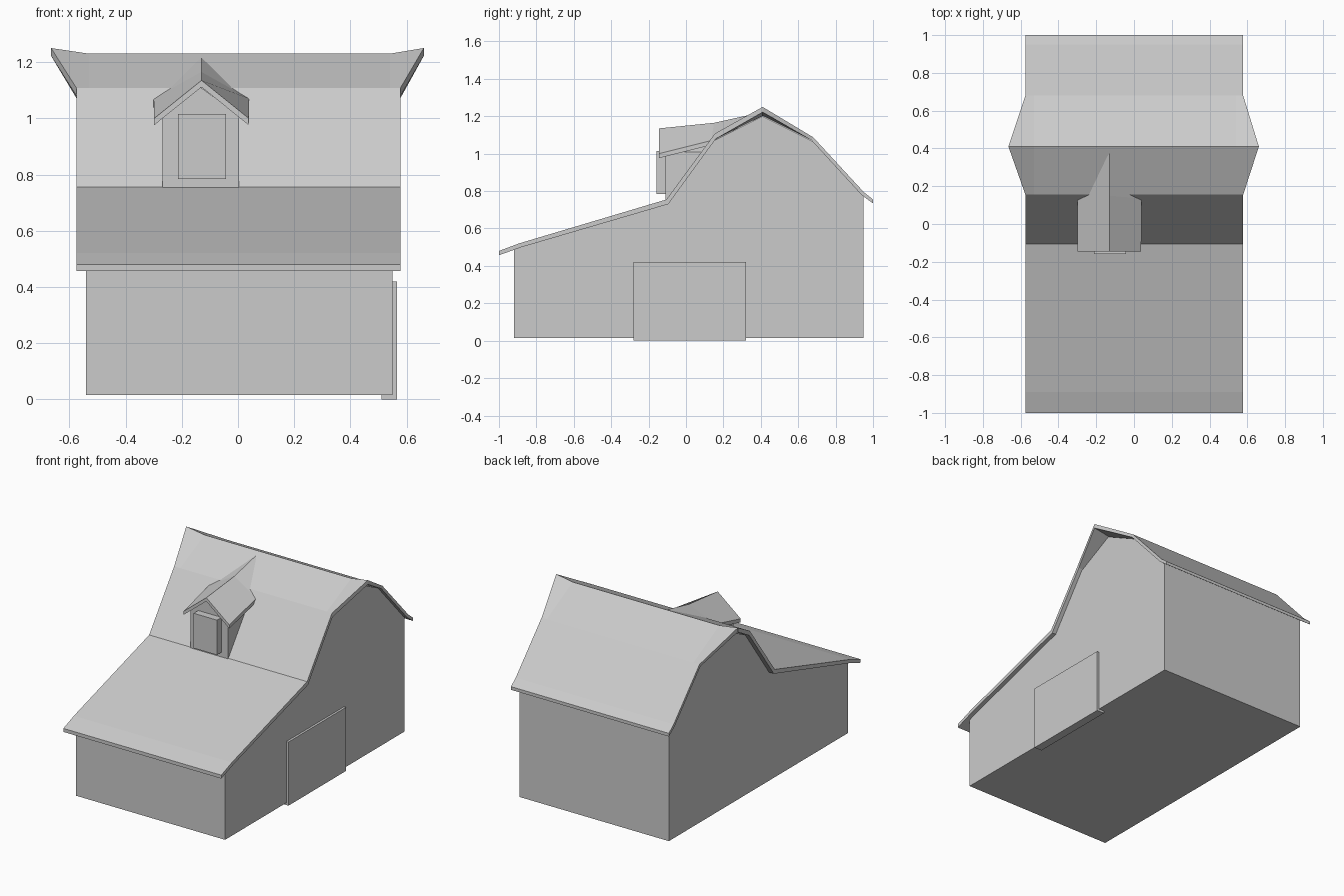
import bpy
import bmesh

if "Cube" in bpy.data.objects:
    bpy.data.objects.remove(bpy.data.objects["Cube"])


def finish(name, bm):
    bmesh.ops.recalc_face_normals(bm, faces=bm.faces)
    mesh = bpy.data.meshes.new(name)
    bm.to_mesh(mesh)
    bm.free()
    ob = bpy.data.objects.new(name, mesh)
    bpy.context.collection.objects.link(ob)
    return ob


def prism(name, ring_a, ring_b):
    """Solid between two matching outlines."""
    bm = bmesh.new()
    a = [bm.verts.new(p) for p in ring_a]
    b = [bm.verts.new(p) for p in ring_b]
    n = len(a)
    bm.faces.new(a)
    bm.faces.new(b[::-1])
    for i in range(n):
        j = (i + 1) % n
        bm.faces.new((a[i], b[i], b[j], a[j]))
    return finish(name, bm)


def slab(name, sections):
    """Roof shell lofted through (top points, bottom points) sections."""
    bm = bmesh.new()
    rings = [[bm.verts.new(p) for p in top + bottom[::-1]] for top, bottom in sections]
    n = len(rings[0])
    for r, s in zip(rings, rings[1:]):
        for i in range(n):
            j = (i + 1) % n
            bm.faces.new((r[i], s[i], s[j], r[j]))
    for r in (rings[0], rings[-1]):
        for i in range(n // 2 - 1):
            bm.faces.new((r[i], r[i + 1], r[n - 2 - i], r[n - 1 - i]))
    return finish(name, bm)


def box(name, x0, x1, y0, y1, z0, z1):
    ring = [(y0, z0), (y1, z0), (y1, z1), (y0, z1)]
    return prism(name, [(x0, y, z) for y, z in ring], [(x1, y, z) for y, z in ring])


# Barn walls
wall = [(-0.92, 0.015), (0.95, 0.015), (0.95, 0.782), (0.67, 1.07), (0.41, 1.20),
        (0.15, 1.07), (-0.105, 0.735), (-0.92, 0.49)]
prism("barn_walls", [(-0.54, y, z) for y, z in wall], [(0.55, y, z) for y, z in wall])

# Main roof, with the ridge flaring out and up at both ends
top = [(-1, 0.48), (-0.89, 0.521), (-0.105, 0.755), (0.155, 1.108), (0.41, 1.25),
       (0.68, 1.088), (0.95, 0.795), (1, 0.755)]
bottom = [(-1, 0.457), (-0.88, 0.50), (-0.095, 0.73), (0.16, 1.08), (0.41, 1.222),
          (0.67, 1.072), (0.94, 0.778), (1, 0.734)]
sections = []
for x, flare, drop in ((-0.575, -0.09, 0), (-0.53, 0, 0.02), (0.54, 0, 0.02), (0.578, 0.083, 0)):
    sections.append(tuple(
        [(x + flare, y, z - drop) if y == 0.41 else (x, y, z) for y, z in line]
        for line in (top, bottom)))
slab("main_roof", sections)

# Dormer walls
front = [(-0.268, 0.75), (0.003, 0.75), (0.003, 1.01), (-0.1325, 1.11), (-0.268, 1.01)]
prism("dormer_walls", [(x, -0.11, z) for x, z in front], [(x, 0.14, z) for x, z in front])

# Dormer roof, rising back into the main roof
cx = -0.13
sections = []
for y, ye, half, ridge, eave in ((-0.145, -0.145, 0.168, 1.135, 1.0),
                                 (0.15, 0.135, 0.17, 1.165, 1.07),
                                 (0.375, 0.17, 0.13, 1.215, 1.10)):
    line = [(cx - half, ye, eave), (cx, y, ridge), (cx + half, ye, eave)]
    sections.append((line, [(a, b, c - 0.024) for a, b, c in line]))
slab("dormer_roof", sections)

# Dormer window and side door
box("dormer_window", -0.213, -0.043, -0.158, -0.10, 0.785, 1.015)
box("side_door", 0.51, 0.565, -0.28, 0.32, 0.0, 0.42)
